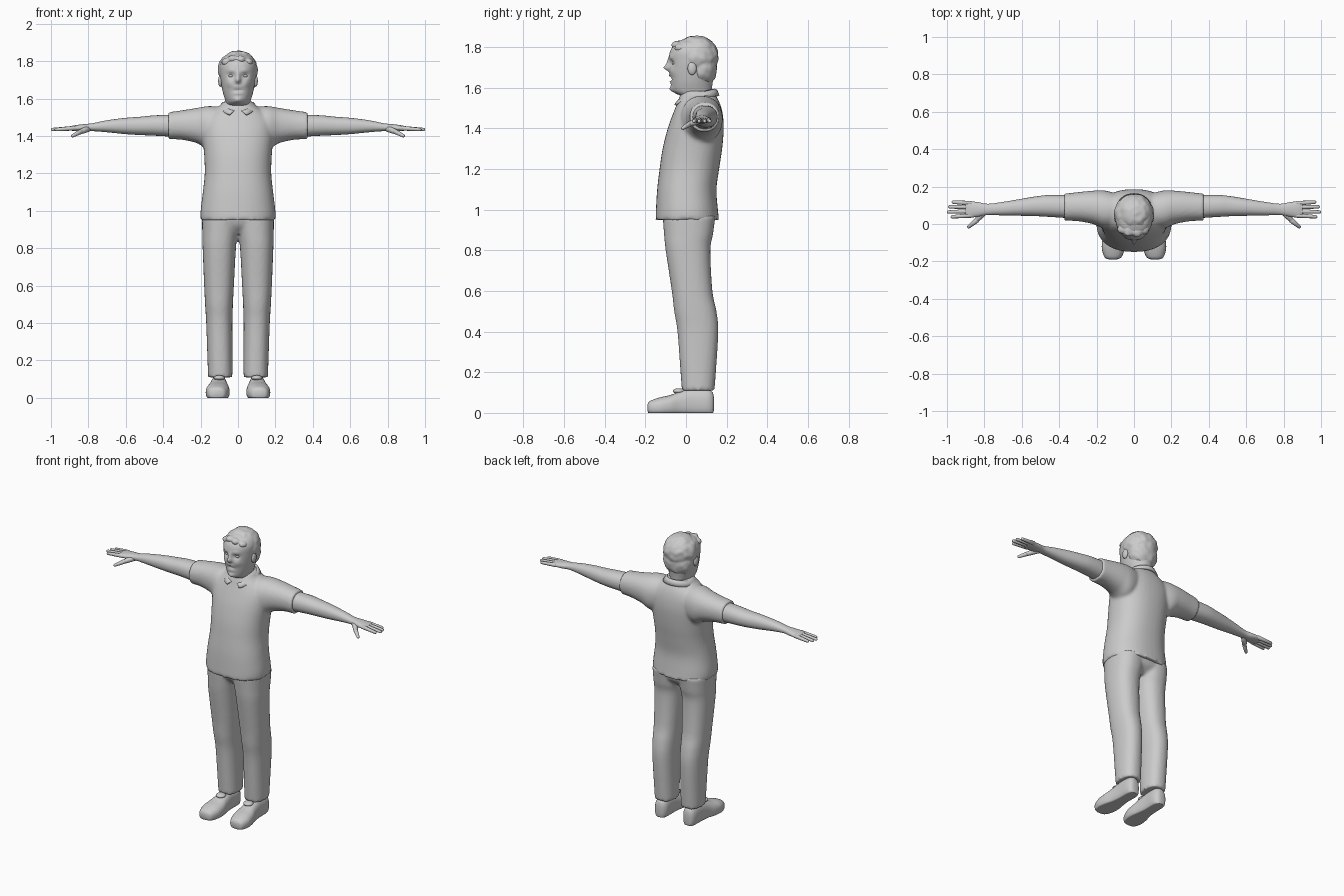
import bpy, bmesh, math
from mathutils import Vector, noise

if "Cube" in bpy.data.objects:
    bpy.data.objects.remove(bpy.data.objects["Cube"])


def catmull(rows, steps=5):
    out = []
    for i in range(len(rows) - 1):
        a, b, c, d = (rows[max(0, min(len(rows) - 1, i + k))] for k in (-1, 0, 1, 2))
        for s in range(steps):
            t = s / steps
            out.append([0.5 * (2 * q + (r - p) * t + (2 * p - 5 * q + 4 * r - w) * t * t
                        + (3 * q - p - 3 * r + w) * t ** 3) for p, q, r, w in zip(a, b, c, d)])
    return out + [list(rows[-1])]


def skin(bm, rings):
    """Join rings of points into a closed tube."""
    rings = [[bm.verts.new(p) for p in ring] for ring in rings]
    n = len(rings[0])
    for r0, r1 in zip(rings, rings[1:]):
        for k in range(n):
            j = (k + 1) % n
            bm.faces.new((r0[k], r0[j], r1[j], r1[k]))
    bm.faces.new(rings[0])
    bm.faces.new(rings[-1])


def loft(bm, axis, rows, n=2.2, count=40):
    """Skin oval sections; each row is (position, u min, u max, v min, v max)."""
    rings = []
    for t, u0, u1, v0, v1 in catmull(rows):
        ring = []
        for k in range(count):
            a = 2 * math.pi * k / count
            c, s = math.cos(a), math.sin(a)
            u = (u0 + u1) / 2 + (u1 - u0) / 2 * math.copysign(abs(c) ** (2 / n), c)
            v = (v0 + v1) / 2 + (v1 - v0) / 2 * math.copysign(abs(s) ** (2 / n), s)
            p = {'X': (t, u, v), 'Y': (u, t, v), 'Z': (u, v, t)}[axis]
            ring.append((p[0], p[1], max(p[2], 0)))
        rings.append(ring)
    skin(bm, rings)


def upright(rows):
    return [(z, -w, w, y0, y1) for z, w, y0, y1 in rows]


def blob(bm, pos, size, n=16):
    rings = []
    for i in range(n):
        b = math.pi * (i + .25) / (n - .5)
        rings.append([(pos[0] + size[0] * math.sin(b) * math.cos(2 * math.pi * k / n),
                       pos[1] + size[1] * math.sin(b) * math.sin(2 * math.pi * k / n),
                       pos[2] + size[2] * math.cos(b)) for k in range(n)])
    skin(bm, rings)


def digit(bm, a, b, r0, r1, n=12):
    """Tapered round-ended finger between two points."""
    a, b = Vector(a), Vector(b)
    d = (b - a).normalized()
    side = d.cross(Vector((0, 0, 1))).normalized()
    up = side.cross(d)
    stops = [(a - d * r0 * .8, r0 * .5), (a, r0), (a.lerp(b, .5), (r0 + r1) / 2), (b - d * r1, r1),
             (b - d * r1 * .4, r1 * .8), (b, r1 * .25)]
    skin(bm, [[p + (side * math.cos(2 * math.pi * k / n) + up * math.sin(2 * math.pi * k / n)) * r
               for k in range(n)] for p, r in stops])


def mirror_x(bm):
    geom = bmesh.ops.duplicate(bm, geom=bm.verts[:] + bm.edges[:] + bm.faces[:])['geom']
    for v in geom:
        if isinstance(v, bmesh.types.BMVert):
            v.co.x *= -1


def finish(bm, name, voxel=None, smooth=3):
    bmesh.ops.recalc_face_normals(bm, faces=bm.faces[:])
    me = bpy.data.meshes.new(name)
    bm.to_mesh(me)
    bm.free()
    ob = bpy.data.objects.new(name, me)
    bpy.context.collection.objects.link(ob)
    me.shade_smooth()
    if voxel:
        mod = ob.modifiers.new('merge', 'REMESH')
        mod.mode, mod.voxel_size, mod.use_smooth_shade = 'VOXEL', voxel, True
        mod = ob.modifiers.new('relax', 'SMOOTH')
        mod.factor, mod.iterations = 0.5, smooth
    return ob


# Shirt: sleeves, then torso
bm = bmesh.new()
loft(bm, 'X', [(.05, .0, .15, 1.38, 1.55), (.15, -.025, .178, 1.33, 1.56), (.22, .0, .178, 1.362, 1.55),
               (.3, .015, .17, 1.38, 1.537), (.373, .018, .162, 1.383, 1.527)])
mirror_x(bm)
loft(bm, 'Z', upright([(.95, .2, -.15, .163), (1.0, .2, -.148, .157), (1.1, .188, -.142, .15),
                       (1.2, .178, -.13, .163), (1.3, .181, -.115, .178), (1.4, .19, -.09, .186),
                       (1.47, .188, -.065, .181), (1.52, .155, -.045, .168),
                       (1.56, .1, -.03, .148), (1.585, .08, -.015, .135)]), 2.3)
finish(bm, 'shirt', .01)

# Collar: folded strip, open in a V at the front
bm = bmesh.new()
prev = None
for i in range(61):
    a = math.radians(-85 + 350 * i / 60)
    c, s = math.cos(a), math.sin(a)
    back = (s + 1) / 2
    tip = max(0, 1 - min(i, 60 - i) / 9)
    top = Vector((.073 * c, .055 + .085 * s, 1.525 + .065 * back ** .6))
    low = Vector((.1 * c + math.copysign(.035 * tip, c), .055 + .104 * s - .004 * tip,
                  1.515 + .045 * back ** .6 - .002 * tip))
    cur = [bm.verts.new(p) for p in (top, top.lerp(low, .5) + Vector((0, 0, .01)), low)]
    if prev:
        for k in (0, 1):
            bm.faces.new((prev[k], prev[k + 1], cur[k + 1], cur[k]))
    prev = cur
mod = finish(bm, 'collar').modifiers.new('thickness', 'SOLIDIFY')
mod.thickness, mod.offset = .012, 0

# Trousers: legs, then hips
bm = bmesh.new()
loft(bm, 'Z', [(.11, .03, .16, -.02, .14), (.2, .03, .163, -.027, .147), (.4, .03, .17, -.042, .159),
               (.5, .027, .176, -.058, .15), (.6, .022, .181, -.07, .13), (.8, .011, .189, -.1, .12),
               (.88, .0, .191, -.108, .133), (.97, -.01, .193, -.115, .145)], 2.3)
mirror_x(bm)
loft(bm, 'Z', upright([(.88, .16, -.06, .09), (.92, .19, -.095, .13), (.97, .193, -.113, .145)]), 2.3)
finish(bm, 'trousers', .01)

# Shoes with tongue and ankle
bm = bmesh.new()
loft(bm, 'Y', [(-.19, .095, .13, .012, .04), (-.178, .068, .157, -.01, .058), (-.13, .048, .172, -.02, .076),
               (-.08, .045, .168, -.02, .087), (-.03, .052, .155, -.02, .105), (.03, .058, .148, -.02, .12),
               (.1, .058, .146, -.02, .118), (.128, .07, .136, -.015, .105), (.137, .085, .122, .012, .08)], 2.4)
blob(bm, (.1, -.035, .107), (.03, .03, .014))
mirror_x(bm)
finish(bm, 'shoes')

# Arms and hands
bm = bmesh.new()
loft(bm, 'X', [(.33, .03, .153, 1.395, 1.515), (.45, .038, .155, 1.402, 1.51), (.52, .042, .148, 1.405, 1.503),
               (.6, .044, .135, 1.41, 1.497), (.7, .046, .118, 1.42, 1.484), (.78, .048, .108, 1.426, 1.468),
               (.83, .04, .116, 1.424, 1.463), (.88, .033, .122, 1.427, 1.456), (.9, .037, .119, 1.432, 1.45)])
for y0, y1, tip in ((.046, .038, .98), (.068, .064, 1.0), (.09, .092, .995), (.111, .117, .975)):
    digit(bm, (.87, y0, 1.442), (tip, y1, 1.434), .0125, .009)
digit(bm, (.8, .065, 1.44), (.852, .01, 1.418), .018, .013)
digit(bm, (.84, .02, 1.424), (.89, -.02, 1.398), .0135, .009)
mirror_x(bm)
finish(bm, 'arms')

# Head and neck, with features pushed in or out of the face
bm = bmesh.new()
loft(bm, 'Z', upright([(1.5, .062, .0, .125), (1.55, .062, -.012, .125), (1.572, .064, -.05, .126),
                       (1.59, .068, -.068, .127), (1.63, .08, -.075, .132), (1.68, .09, -.08, .143),
                       (1.73, .097, -.082, .152), (1.78, .098, -.078, .152), (1.82, .078, -.05, .13),
                       (1.84, .04, -.01, .1)]), 2.1, 120)
features = [(0, 1.698, .013, .014, .028), (0, 1.725, .011, .022, .012),           # nose
            (.037, 1.722, .018, .012, -.014), (-.037, 1.722, .018, .012, -.014),  # eye sockets
            (.037, 1.75, .022, .009, .006), (-.037, 1.75, .022, .009, .006),      # brows
            (.045, 1.68, .02, .018, .007), (-.045, 1.68, .02, .018, .007),        # cheeks
            (0, 1.644, .024, .007, -.014), (0, 1.66, .024, .007, .006),           # mouth, upper lip
            (0, 1.63, .02, .007, .006), (0, 1.592, .022, .014, .012)]             # lower lip, chin
for v in bm.verts:
    if v.co.y < .02:
        v.co.y -= sum(h * math.exp(-((v.co.x - x) / w) ** 2 - ((v.co.z - z) / d) ** 2)
                      for x, z, w, d, h in features)
for s in (-1, 1):
    blob(bm, (.037 * s, -.055, 1.722), (.014, .014, .01))
    blob(bm, (.094 * s, .03, 1.695), (.012, .022, .032))
finish(bm, 'head')

# Hair: wavy cap, nape and soft fringe locks
bm = bmesh.new()
blob(bm, (0, .052, 1.755), (.106, .108, .102), 48)
blob(bm, (0, .08, 1.695), (.096, .073, .09), 32)
for x, z in ((-.06, 1.795), (-.025, 1.812), (.015, 1.808), (.052, 1.797)):
    blob(bm, (x, -.045 + abs(x) * .35, z), (.03, .03, .022))
for v in bm.verts:
    out = (v.co - Vector((0, .052, 1.74))).normalized()
    v.co += out * .006 * noise.noise(v.co * 35)
finish(bm, 'hair', .007, 1)
